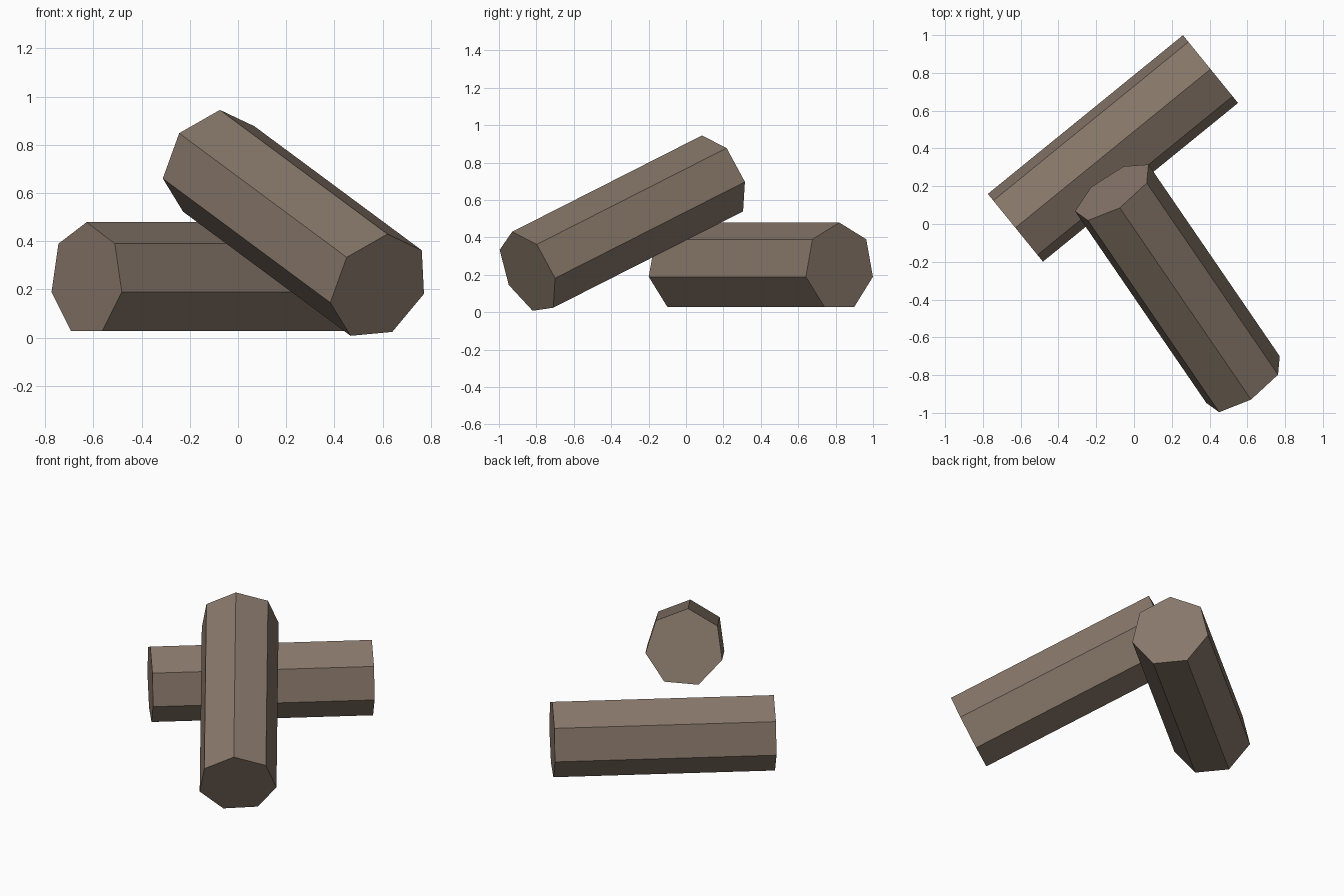
import bpy, bmesh, math
from mathutils import Vector

if "Cube" in bpy.data.objects:
    bpy.data.objects.remove(bpy.data.objects["Cube"])

SIDES, RADIUS = 7, 0.237

bark = bpy.data.materials.new("grey brown wood")
bark.diffuse_color = (0.24, 0.182, 0.141, 1)
bark.use_nodes = True
bark.node_tree.nodes["Principled BSDF"].inputs["Base Color"].default_value = bark.diffuse_color


def log(name, start, end, ridge):
    """Seven-sided prism from start to end, with one edge pointing towards ridge."""
    start, end, ridge = Vector(start), Vector(end), Vector(ridge)
    axis = (end - start).normalized()
    up = (ridge - axis * ridge.dot(axis)).normalized()
    side = axis.cross(up)
    bm = bmesh.new()
    rings = []
    for centre in (start, end):
        rings.append([])
        for i in range(SIDES):
            a = math.tau * i / SIDES
            offset = up * math.cos(a) + side * math.sin(a)
            rings[-1].append(bm.verts.new(centre + RADIUS * offset))
    a, b = rings
    bm.faces.new(a)
    bm.faces.new(b)
    for i in range(SIDES):
        j = (i + 1) % SIDES
        bm.faces.new((a[i], a[j], b[j], b[i]))
    bmesh.ops.recalc_face_normals(bm, faces=bm.faces)
    mesh = bpy.data.meshes.new(name)
    bm.to_mesh(mesh)
    bm.free()
    mesh.materials.append(bark)
    bpy.context.collection.objects.link(bpy.data.objects.new(name, mesh))


# Log lying flat
log("lying_log", (-0.628, -0.02, 0.242), (0.405, 0.82, 0.242), (0, 0, 1))
# Log leaning across it
log("leaning_log", (0.585, -0.843, 0.212), (-0.11, 0.172, 0.727), (0.035, -0.087, 0.218))
